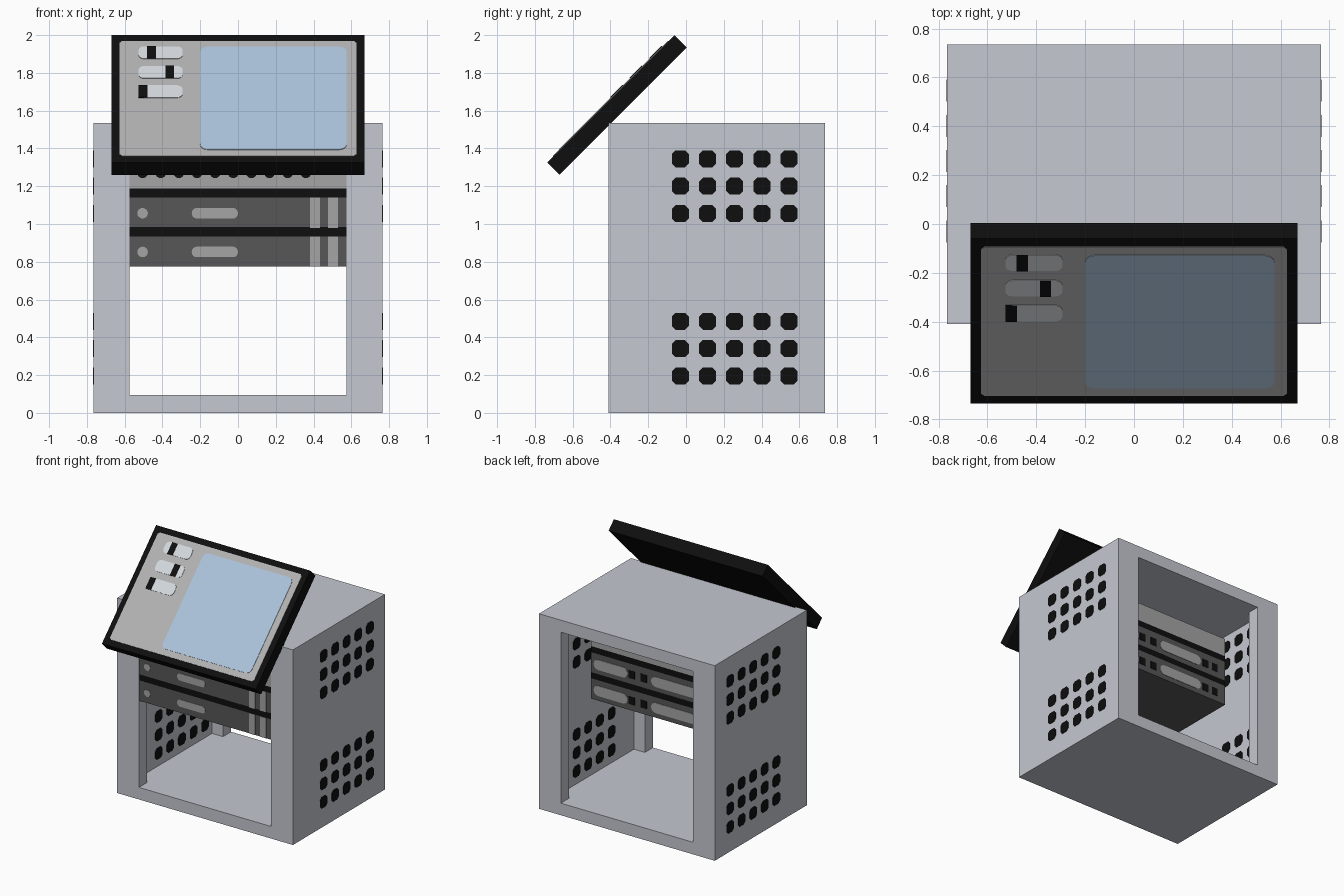
import bpy, bmesh, math
from mathutils import Matrix, Vector

if "Cube" in bpy.data.objects:
    bpy.data.objects.remove(bpy.data.objects["Cube"])


def material(name, rgb):
    m = bpy.data.materials.new(name)
    lin = [(c / 255 / 12.92) if c < 11 else ((c / 255 + 0.055) / 1.055) ** 2.4 for c in rgb]
    m.diffuse_color = (*lin, 1)
    m.use_nodes = True
    m.node_tree.nodes["Principled BSDF"].inputs["Base Color"].default_value = m.diffuse_color
    return m


CASE = material("cabinet grey", (197, 200, 209))
BLACK = material("black", (14, 14, 14))
PANEL = material("panel grey", (176, 177, 176))
BLUE = material("screen blue", (172, 195, 219))
TRACK = material("pale track", (211, 216, 221))
DARK = material("rack dark grey", (87, 87, 87))
LIGHT = material("rack light grey", (165, 165, 166))


def finish(name, bm, mat):
    bmesh.ops.recalc_face_normals(bm, faces=bm.faces)
    mesh = bpy.data.meshes.new(name)
    bm.to_mesh(mesh)
    bm.free()
    mesh.materials.append(mat)
    ob = bpy.data.objects.new(name, mesh)
    bpy.context.collection.objects.link(ob)
    return ob


def box(name, x, y, z, mat):
    """Box from three (min, max) ranges."""
    bm = bmesh.new()
    size = [b - a for a, b in (x, y, z)]
    mid = [(a + b) / 2 for a, b in (x, y, z)]
    bmesh.ops.create_cube(bm, size=1, matrix=Matrix.Translation(mid) @ Matrix.Diagonal((*size, 1)))
    return finish(name, bm, mat)


def plate(name, frame, u, v, mat, r=0.0, seg=4, low=-0.002, high=0.003):
    """Rounded rectangle slab lying on the plane of a frame matrix."""
    bm = bmesh.new()
    pts = []
    corners = ((u[1], v[1], -1, -1), (u[0], v[1], 1, -1), (u[0], v[0], 1, 1), (u[1], v[0], -1, 1))
    for k, (cx, cy, sx, sy) in enumerate(corners):
        for i in range(seg + 1 if r else 1):
            a = math.pi / 2 * (k + (i / seg if r else 0))
            pts.append((cx + sx * r + r * math.cos(a), cy + sy * r + r * math.sin(a), low))
    # drop doubled points of fully round ends
    clean = [p for i, p in enumerate(pts) if (Vector(p) - Vector(pts[i - 1])).length > 1e-5]
    face = bm.faces.new([bm.verts.new(p) for p in clean])
    ext = bmesh.ops.extrude_face_region(bm, geom=[face])
    tops = [g for g in ext["geom"] if isinstance(g, bmesh.types.BMVert)]
    bmesh.ops.translate(bm, verts=tops, vec=(0, 0, high - low))
    bm.transform(frame)
    return finish(name, bm, mat)


def frame(origin, tilt, turn=0):
    return (Matrix.Translation(origin) @ Matrix.Rotation(math.radians(turn), 4, 'Z')
            @ Matrix.Rotation(math.radians(tilt), 4, 'X'))


# Cabinet: floor, roof, side walls and corner posts
W, Y0, Y1, H, T = 0.765, -0.41, 0.735, 1.535, 0.095
IN, OPEN = W - T, 0.575
box("cabinet_floor", (-W, W), (Y0, Y1), (0, T), CASE)
box("cabinet_roof", (-W, W), (Y0, Y1), (H - T, H), CASE)
for s, side in ((-1, "left"), (1, "right")):
    box(f"{side}_wall", sorted((s * IN, s * W)), (Y0, Y1), (T, H - T), CASE)
    for y, end in ((Y0, "front"), (Y1 - 0.1, "back")):
        box(f"{end}_{side}_post", sorted((s * OPEN, s * IN)), (y, y + 0.1), (T, H - T), CASE)

    # Vent holes, dark on both faces of each wall
    wall = frame((s * W, 0, 0), 90, 90 * s)
    for z in (0.195, 0.34, 0.485, 1.055, 1.2, 1.345):
        for i in range(5):
            y = s * (-0.03 + 0.144 * i)
            plate(f"{side}_vent", wall, (y - 0.045, y + 0.045), (z - 0.045, z + 0.045),
                  BLACK, r=0.02, seg=1, low=-T - 0.003)

# Rack units: dark body with a black strip on top
RY0, RY1 = -0.405, 0.36
front = frame((0, RY0, 0), 90)
back = frame((0, RY1, 0), 90, 180)
for z in (0.775, 0.98):
    box("rack_unit", (-OPEN, OPEN), (RY0, RY1), (z, z + 0.16), DARK)
    box("rack_strip", (-OPEN, OPEN), (RY0, RY1), (z + 0.16, z + 0.208), BLACK)
    c = z + 0.077
    plate("rack_button", front, (-0.533, -0.477), (c - 0.028, c + 0.028), LIGHT, r=0.028)
    plate("rack_slot", front, (-0.245, 0.0), (c - 0.028, c + 0.028), LIGHT, r=0.027)
    for u in (0.38, 0.476):
        plate("rack_stripe", front, (u, u + 0.054), (z, z + 0.16), LIGHT)
    # rear sockets and ports (rear plane runs right to left)
    for u in ((-0.55, -0.255), (-0.05, 0.34)):
        plate("rear_slot", back, u, (c - 0.04, c + 0.04), LIGHT, r=0.039)
    for u in (-0.22, -0.115, 0.385, 0.475):
        plate("rear_port", back, (u - 0.027, u + 0.027), (c - 0.03, c + 0.03), BLACK)

# Upper light unit with a row of round holes
box("upper_unit", (-OPEN, OPEN), (RY0, RY1), (1.188, 1.335), LIGHT)
for i in range(10):
    x = -0.505 + 0.096 * i
    plate("upper_hole", front, (x - 0.028, x + 0.028), (1.243, 1.299), BLACK, r=0.027)

# Tilted display: black housing, grey panel and blue screen
disp = frame((0, -0.3975, 1.6625), 45)
plate("display_housing", disp, (-0.67, 0.67), (-0.477, 0.477), BLACK, low=-0.092, high=0)
plate("display_panel", disp, (-0.627, 0.627), (-0.432, 0.432), PANEL, r=0.015, seg=1)
plate("display_screen", disp, (-0.2, 0.575), (-0.385, 0.385), BLUE, r=0.04, high=0.006)

# Slider tracks with black knobs
for z, k in ((1.904, -0.458), (1.8, -0.362), (1.698, -0.503)):
    v = (z - 1.6625) * math.sqrt(2)
    plate("slider_track", disp, (-0.527, -0.293), (v - 0.046, v + 0.046), TRACK, r=0.03, high=0.006)
    plate("slider_knob", disp, (k - 0.023, k + 0.023), (v - 0.046, v + 0.046), BLACK, high=0.009)
